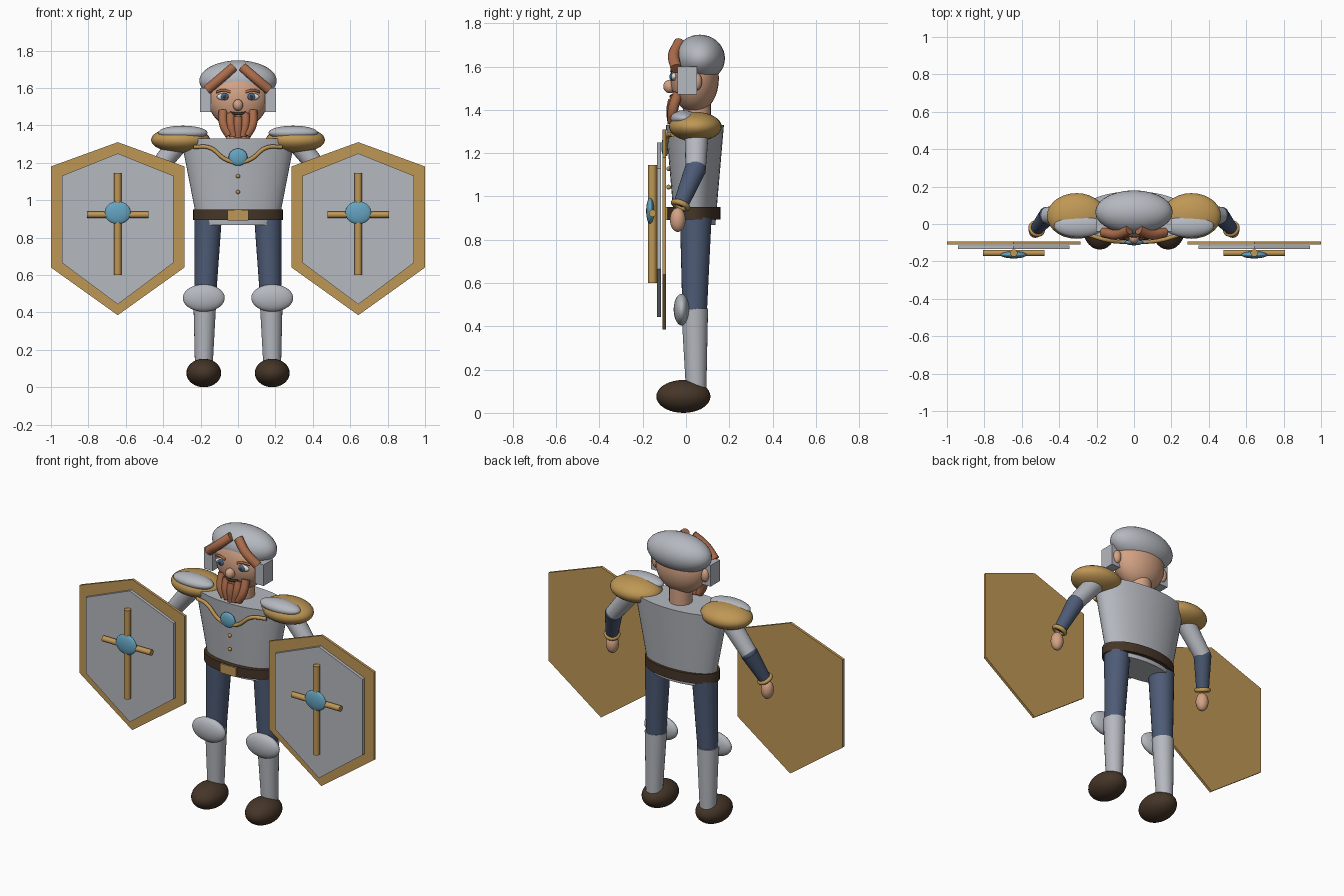
import bpy, bmesh, math
from mathutils import Vector

cube = bpy.data.objects.get("Cube")
if cube:
    bpy.data.objects.remove(cube, do_unlink=True)


def material(name, rgb):
    m = bpy.data.materials.new(name)
    m.use_nodes = True
    m.diffuse_color = (*rgb, 1)
    m.node_tree.nodes["Principled BSDF"].inputs["Base Color"].default_value = (*rgb, 1)
    return m


STEEL = material("steel grey", (0.46, 0.48, 0.52))
GOLD = material("gold", (0.52, 0.31, 0.09))
SKIN = material("skin", (0.65, 0.36, 0.23))
HAIR = material("copper hair", (0.41, 0.15, 0.07))
NAVY = material("navy cloth", (0.075, 0.105, 0.18))
LEATHER = material("dark leather", (0.06, 0.036, 0.021))
GEM = material("sky blue", (0.13, 0.37, 0.53))
WHITE = material("eye white", (0.75, 0.75, 0.75))
IRIS = material("iris blue", (0.06, 0.13, 0.26))


def finish(name, mat, smooth=True):
    ob = bpy.context.object
    ob.name = name
    ob.data.materials.clear()
    ob.data.materials.append(mat)
    if smooth:
        bpy.ops.object.shade_smooth_by_angle(angle=math.radians(40))
    return ob


def ellipsoid(name, loc, radii, mat):
    bpy.ops.mesh.primitive_uv_sphere_add(segments=28, ring_count=18, radius=1, location=loc)
    bpy.context.object.scale = radii
    return finish(name, mat)


def limb(name, a, b, ra, rb, mat):
    a, b = Vector(a), Vector(b)
    bpy.ops.mesh.primitive_cone_add(vertices=24, radius1=ra, radius2=rb,
                                    depth=(b - a).length, location=(a + b) / 2)
    ob = finish(name, mat)
    ob.rotation_mode = 'QUATERNION'
    ob.rotation_quaternion = (b - a).to_track_quat('Z', 'Y')
    return ob


def oval_taper(name, y, z0, z1, r0, r1, depth_ratio, mat):
    bpy.ops.mesh.primitive_cone_add(vertices=40, radius1=r0, radius2=r1,
                                    depth=z1 - z0, location=(0, y, (z0 + z1) / 2))
    bpy.context.object.scale.y = depth_ratio
    return finish(name, mat)


def box(name, loc, size, mat):
    bpy.ops.mesh.primitive_cube_add(size=1, location=loc)
    bpy.context.object.scale = size
    return finish(name, mat, False)


def tube(name, points, radius, mat):
    cu = bpy.data.curves.new(name, 'CURVE')
    cu.dimensions = '3D'
    cu.bevel_depth = radius
    cu.bevel_resolution = 3
    cu.use_fill_caps = True
    cu.resolution_u = 6
    sp = cu.splines.new('BEZIER')
    sp.bezier_points.add(len(points) - 1)
    for bp, p in zip(sp.bezier_points, points):
        bp.co = p
        bp.handle_left_type = bp.handle_right_type = 'AUTO'
    ob = bpy.data.objects.new(name, cu)
    bpy.context.collection.objects.link(ob)
    bpy.ops.object.select_all(action='DESELECT')
    ob.select_set(True)
    bpy.context.view_layer.objects.active = ob
    bpy.ops.object.convert(target='MESH')
    return finish(name, mat)


def hex_plate(name, x, half, top, shoulder, hip, tip, front, back, mat):
    outline = [(0, top), (half, shoulder), (half, hip), (0, tip), (-half, hip), (-half, shoulder)]
    bm = bmesh.new()
    face = bm.faces.new([bm.verts.new((x + px, back, z)) for px, z in outline])
    ext = bmesh.ops.extrude_face_region(bm, geom=[face])
    moved = [v for v in ext["geom"] if isinstance(v, bmesh.types.BMVert)]
    bmesh.ops.translate(bm, verts=moved, vec=(0, front - back, 0))
    bmesh.ops.recalc_face_normals(bm, faces=bm.faces)
    me = bpy.data.meshes.new(name)
    bm.to_mesh(me)
    bm.free()
    me.materials.append(mat)
    bpy.context.collection.objects.link(bpy.data.objects.new(name, me))


# Torso, belt and chest ornaments
oval_taper("breastplate", 0.041, 0.868, 1.33, 0.215, 0.305, 0.44, STEEL)
oval_taper("belt", 0.035, 0.893, 0.95, 0.24, 0.24, 0.52, LEATHER)
box("belt_buckle", (0, -0.085, 0.92), (0.11, 0.024, 0.056), GOLD)
ellipsoid("chest_gem", (0, -0.098, 1.23), (0.05, 0.016, 0.046), GEM)
for i, z in enumerate((1.128, 1.043)):
    ellipsoid(f"button_{i}", (0, -0.08, z), (0.011, 0.011, 0.011), GOLD)

# Head and face
limb("neck", (0, 0.05, 1.28), (0, 0.05, 1.46), 0.065, 0.065, SKIN)
ellipsoid("head", (0, 0.04, 1.545), (0.162, 0.112, 0.16), SKIN)
ellipsoid("helmet_dome", (0, 0.064, 1.638), (0.207, 0.116, 0.109), STEEL)
ellipsoid("nose", (0, -0.075, 1.508), (0.027, 0.03, 0.031), SKIN)
tube("mouth", [(-0.042, -0.062, 1.467), (0, -0.07, 1.462), (0.042, -0.062, 1.467)], 0.007, LEATHER)

# Beard of converging strands
for i in range(-2, 3):
    spread = abs(i)
    tube(f"beard_strand_{i + 3}",
         [(i * 0.04, -0.06 + spread * 0.012, 1.445 + spread * 0.017),
          (i * 0.038, -0.068 + spread * 0.004, 1.4),
          (i * 0.023, -0.062, 1.335 + spread * 0.006)], 0.024, HAIR)

for side, s in (("left", 1), ("right", -1)):
    def P(x, y, z):
        return (s * x, y, z)

    # Face details and helmet guards
    ellipsoid(f"{side}_eye", P(0.073, -0.055, 1.553), (0.041, 0.014, 0.019), WHITE)
    ellipsoid(f"{side}_iris", P(0.071, -0.067, 1.553), (0.02, 0.008, 0.019), IRIS)
    ellipsoid(f"{side}_pupil", P(0.071, -0.073, 1.553), (0.009, 0.004, 0.009), LEATHER)
    tube(f"{side}_eyebrow", [P(0.115, -0.045, 1.578), P(0.08, -0.062, 1.588),
                             P(0.04, -0.066, 1.578)], 0.007, HAIR)
    ellipsoid(f"{side}_ear", P(0.165, 0.05, 1.53), (0.025, 0.024, 0.04), SKIN)
    tube(f"{side}_hair_lock", [P(0.165, -0.045, 1.59), P(0.092, -0.056, 1.652),
                               P(0.025, -0.03, 1.71)], 0.027, HAIR)
    box(f"{side}_cheek_guard", P(0.173, 0.005, 1.535), (0.058, 0.09, 0.13), STEEL)

    # Shoulder armour and chest chain
    ellipsoid(f"{side}_shoulder_guard", P(0.307, 0.043, 1.322), (0.158, 0.122, 0.068), GOLD)
    ellipsoid(f"{side}_shoulder_plate", P(0.295, -0.01, 1.36), (0.132, 0.062, 0.038), STEEL)
    tube(f"{side}_chest_chain", [P(0.235, -0.06, 1.285), P(0.15, -0.085, 1.28),
                                 P(0.07, -0.095, 1.22), P(0, -0.095, 1.195)], 0.011, GOLD)

    # Arm
    elbow, wrist = P(0.46, 0.045, 1.13), P(0.52, -0.025, 0.96)
    limb(f"{side}_upper_arm", P(0.3, 0.05, 1.33), elbow, 0.058, 0.047, STEEL)
    ellipsoid(f"{side}_elbow", elbow, (0.047, 0.047, 0.047), NAVY)
    limb(f"{side}_forearm", elbow, wrist, 0.05, 0.035, NAVY)
    bpy.ops.mesh.primitive_torus_add(major_radius=0.034, minor_radius=0.013,
                                     major_segments=24, minor_segments=10, location=wrist)
    cuff = finish(f"{side}_cuff", GOLD)
    cuff.rotation_mode = 'QUATERNION'
    cuff.rotation_quaternion = (Vector(wrist) - Vector(elbow)).to_track_quat('Z', 'Y')
    ellipsoid(f"{side}_hand", P(0.527, -0.038, 0.892), (0.036, 0.036, 0.056), SKIN)

    # Leg
    limb(f"{side}_thigh", P(0.175, 0.04, 0.47), P(0.16, 0.045, 0.9), 0.057, 0.073, NAVY)
    limb(f"{side}_shin", P(0.183, 0.047, 0.1), P(0.177, 0.04, 0.48), 0.047, 0.062, STEEL)
    ellipsoid(f"{side}_knee_guard", P(0.183, -0.02, 0.477), (0.112, 0.037, 0.073), STEEL)
    ellipsoid(f"{side}_shoe", P(0.183, -0.012, 0.076), (0.093, 0.125, 0.076), LEATHER)

    # Shield
    cx = s * 0.643
    hex_plate(f"{side}_shield_rim", cx, 0.357, 1.31, 1.18, 0.64, 0.385, -0.109, -0.093, GOLD)
    hex_plate(f"{side}_shield_face", cx, 0.298, 1.25, 1.13, 0.665, 0.443, -0.133, -0.115, STEEL)
    limb(f"{side}_shield_upright", (cx, -0.155, 0.6), (cx, -0.155, 1.145), 0.02, 0.02, GOLD)
    limb(f"{side}_shield_crossbar", (cx - 0.164, -0.155, 0.922), (cx + 0.164, -0.155, 0.922),
         0.017, 0.017, GOLD)
    ellipsoid(f"{side}_shield_boss", (cx, -0.165, 0.933), (0.07, 0.019, 0.061), GEM)
